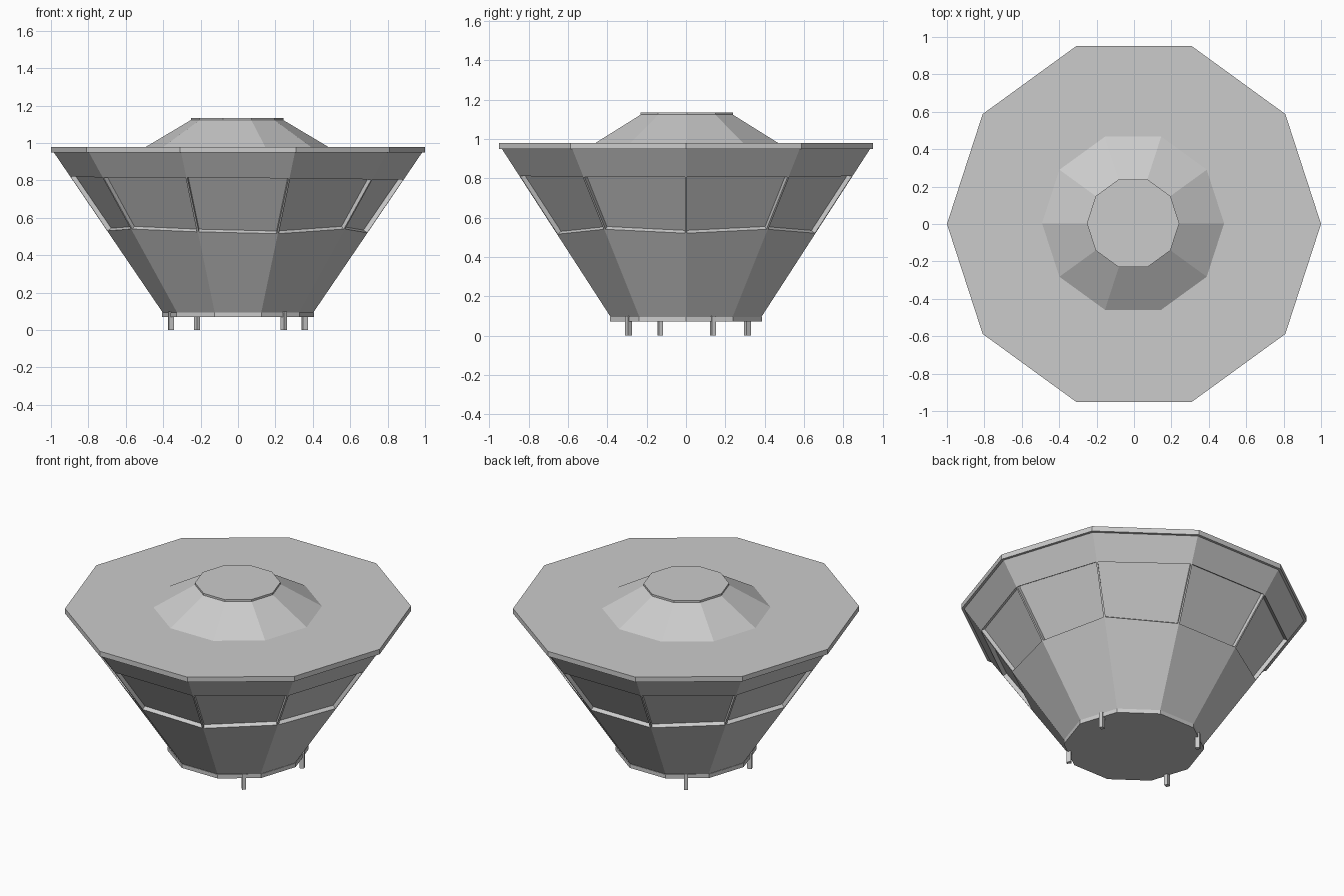
import bpy, bmesh
from math import cos, sin, radians, pi

if "Cube" in bpy.data.objects:
    bpy.data.objects.remove(bpy.data.objects["Cube"])

N = 10


def make_object(name, bm):
    bmesh.ops.recalc_face_normals(bm, faces=bm.faces)
    mesh = bpy.data.meshes.new(name)
    bm.to_mesh(mesh)
    bm.free()
    obj = bpy.data.objects.new(name, mesh)
    bpy.context.collection.objects.link(obj)
    return obj


def decagon_stack(rings, centre=(0, 0)):
    """Loft closed decagons given as (radius, z or per-corner z list)."""
    bm = bmesh.new()
    loops = []
    for radius, z in rings:
        r = radius if callable(radius) else (lambda _, v=radius: v)
        zs = z if isinstance(z, list) else [z] * N
        loops.append([bm.verts.new((centre[0] + r(h) * cos(2 * pi * i / N),
                                    centre[1] + r(h) * sin(2 * pi * i / N), h))
                      for i, h in enumerate(zs)])
    bands = []
    for low, high in zip(loops, loops[1:]):
        bands.append([bm.faces.new((low[i], low[(i + 1) % N],
                                    high[(i + 1) % N], high[i])) for i in range(N)])
    bm.faces.new(loops[0][::-1])
    bm.faces.new(loops[-1])
    return bm, bands


# Flared hull with a slightly uneven band of recessed windows
def hull_radius(z):
    return 0.40 + 0.585 * (z - 0.09) / 0.86


sill = [0.515, 0.535, 0.515, 0.515, 0.535, 0.525, 0.535, 0.52, 0.51, 0.535]
lintel = [0.81, 0.81, 0.815, 0.815, 0.815, 0.825, 0.82, 0.82, 0.815, 0.81]
bm, bands = decagon_stack([(hull_radius, 0.09), (hull_radius, sill),
                           (hull_radius, lintel), (hull_radius, 0.95)])
bmesh.ops.recalc_face_normals(bm, faces=bm.faces)
windows = bands[1]
bmesh.ops.inset_individual(bm, faces=windows, thickness=0.008, depth=0)
bmesh.ops.inset_individual(bm, faces=windows, thickness=0.001, depth=-0.025)
make_object("hull", bm)

# Base plate, roof slab, raised dome and its cap
for name, rings, centre in (
        ("base_plate", [(0.407, 0.07), (0.407, 0.095)], (0, 0)),
        ("roof_slab", [(1.0, 0.948), (1.0, 0.98)], (0, 0)),
        ("roof_dome", [(0.49, 0.978), (0.243, 1.125)], (-0.005, 0.004)),
        ("dome_cap", [(0.247, 1.122), (0.247, 1.135)], (-0.005, 0.004))):
    make_object(name, decagon_stack(rings, centre)[0])

# Four short legs around the base
for i, angle in enumerate((21, 125, 200, 310)):
    bm = bmesh.new()
    bmesh.ops.create_cube(bm, size=1)
    bmesh.ops.scale(bm, vec=(0.027, 0.022, 0.10), verts=bm.verts)
    leg = make_object(f"leg_{i + 1}", bm)
    a = radians(angle)
    leg.location = (0.382 * cos(a), 0.382 * sin(a), 0.05)
    leg.rotation_euler.z = a
